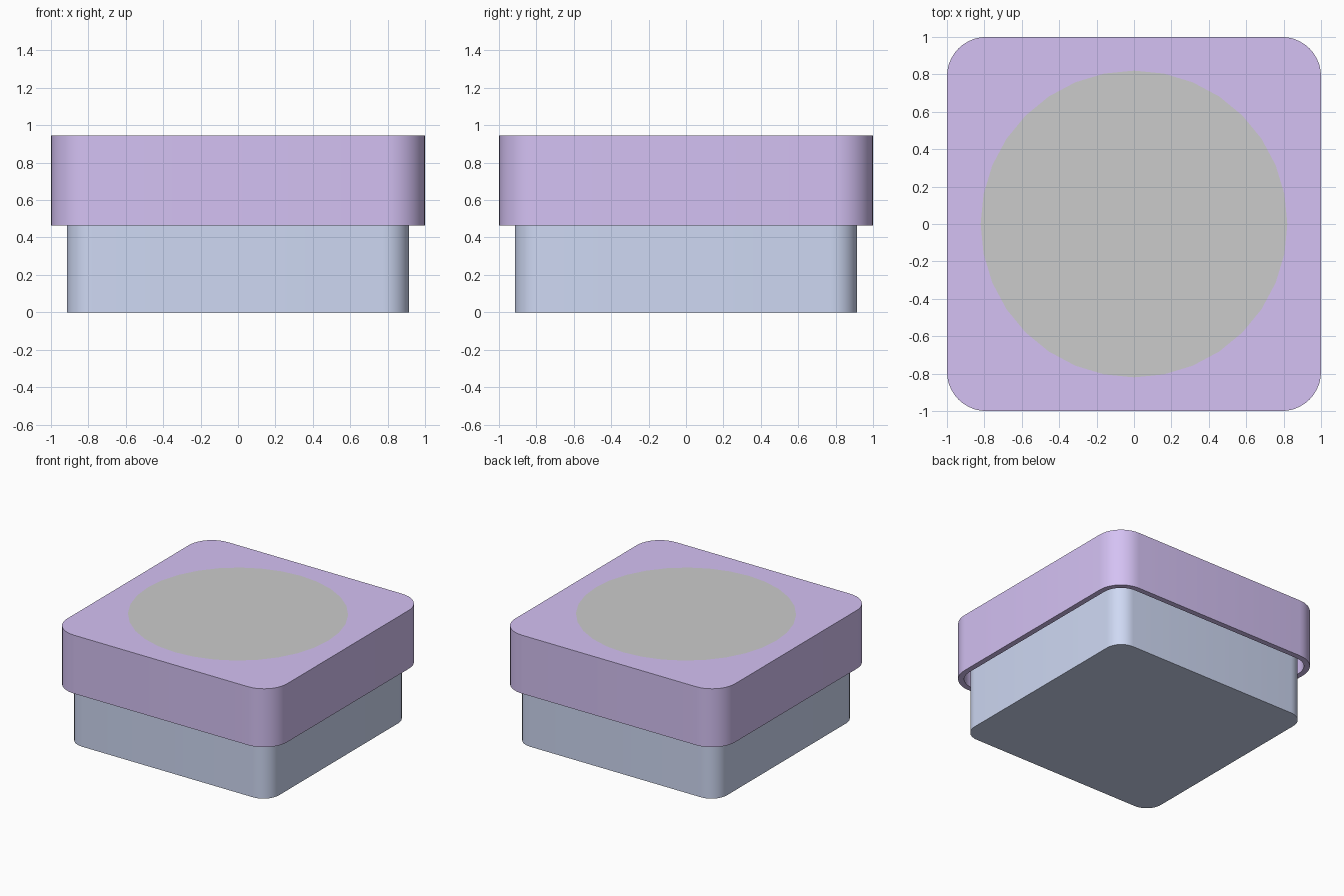
import bpy, bmesh, math

if "Cube" in bpy.data.objects:
    bpy.data.objects.remove(bpy.data.objects["Cube"])


def material(name, rgb):
    m = bpy.data.materials.new(name)
    m.diffuse_color = (*rgb, 1)
    m.use_nodes = True
    m.node_tree.nodes["Principled BSDF"].inputs["Base Color"].default_value = m.diffuse_color
    return m


def rounded_square(half, radius, z, steps=10):
    c = half - radius
    pts = []
    for q, (sx, sy) in enumerate([(1, 1), (-1, 1), (-1, -1), (1, -1)]):
        for i in range(steps + 1):
            a = math.pi / 2 * (q + i / steps)
            pts.append((sx * c + radius * math.cos(a), sy * c + radius * math.sin(a), z))
    return pts


def hollow_tray(name, half, radius, wall, z_closed, z_open, mat):
    """Rounded square tray: closed face, outer wall, open rim, inner wall, inner face."""
    d = 1 if z_open > z_closed else -1
    inner, inner_r = half - wall, radius - wall
    bm = bmesh.new()
    rings = [[bm.verts.new(p) for p in rounded_square(h, r, z)] for h, r, z in (
        (half, radius, z_closed), (half, radius, z_open),
        (inner, inner_r, z_open), (inner, inner_r, z_closed + d * wall))]
    n = len(rings[0])
    for a, b in zip(rings, rings[1:]):
        for i in range(n):
            j = (i + 1) % n
            bm.faces.new((a[i], a[j], b[j], b[i]))
    bm.faces.new(rings[0])
    bm.faces.new(rings[-1])
    bmesh.ops.recalc_face_normals(bm, faces=bm.faces)
    mesh = bpy.data.meshes.new(name)
    bm.to_mesh(mesh)
    bm.free()
    obj = bpy.data.objects.new(name, mesh)
    bpy.context.collection.objects.link(obj)
    mesh.materials.append(mat)
    bpy.ops.object.select_all(action='DESELECT')
    obj.select_set(True)
    bpy.context.view_layer.objects.active = obj
    bpy.ops.object.shade_smooth_by_angle(angle=math.radians(30))
    return obj


# Box base, open at the top under the lid
hollow_tray("box_base", 0.915, 0.14, 0.05, 0.0, 0.88,
            material("base_blue", (0.62, 0.69, 0.9)))

# Lid, open at the bottom with a thin gap around the base
hollow_tray("box_lid", 1.0, 0.21, 0.045, 0.945, 0.465,
            material("lid_purple", (0.66, 0.535, 0.9)))

# Round label on the lid
bpy.ops.mesh.primitive_circle_add(vertices=32, radius=0.82, fill_type='NGON',
                                  location=(0, 0, 0.948))
bpy.context.object.name = "lid_label"
